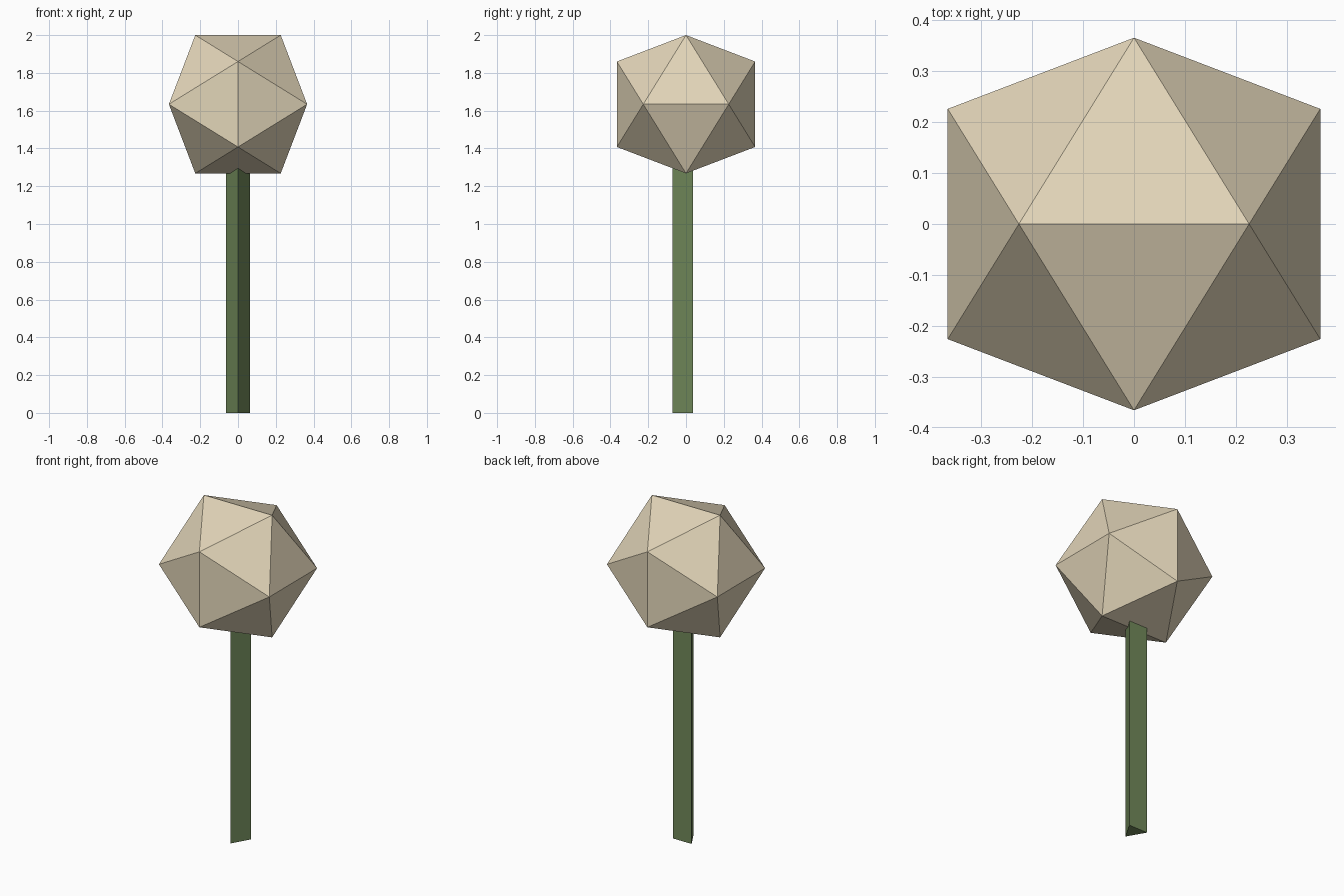
import bpy, bmesh, math
from mathutils import Vector

if "Cube" in bpy.data.objects:
    bpy.data.objects.remove(bpy.data.objects["Cube"])


def material(name, color):
    mat = bpy.data.materials.new(name)
    mat.diffuse_color = (*color, 1.0)
    mat.use_nodes = True
    mat.node_tree.nodes["Principled BSDF"].inputs["Base Color"].default_value = mat.diffuse_color
    return mat


def add_object(name, bm, mat):
    bmesh.ops.recalc_face_normals(bm, faces=bm.faces[:])
    mesh = bpy.data.meshes.new(name)
    bm.to_mesh(mesh)
    bm.free()
    mesh.materials.append(mat)
    obj = bpy.data.objects.new(name, mesh)
    bpy.context.collection.objects.link(obj)
    return obj


cream = material("cream", (0.76, 0.665, 0.482))
green = material("leaf green", (0.165, 0.25, 0.102))

# Flower head: icosahedron whose corners are three crossed golden rectangles
LONG, CENTRE_Z = 0.366, 1.634
SHORT = LONG * 2 / (1 + math.sqrt(5))
bm = bmesh.new()
for s in (-1, 1):
    for t in (-1, 1):
        for corner in ((s * SHORT, 0, t * LONG),
                       (0, s * LONG, t * SHORT),
                       (s * LONG, t * SHORT, 0)):
            bm.verts.new(Vector(corner) + Vector((0, 0, CENTRE_Z)))
bmesh.ops.convex_hull(bm, input=bm.verts[:])
add_object("flower_head", bm, cream)

# Stem: three-sided prism with one edge facing the front
RADIUS, TOP = 0.072, 1.4
bm = bmesh.new()
ring = [bm.verts.new((RADIUS * math.cos(a), RADIUS * math.sin(a), 0))
        for a in (math.radians(-90 + 120 * i) for i in range(3))]
base = bm.faces.new(ring)
top = bmesh.ops.extrude_face_region(bm, geom=[base], use_keep_orig=True)
bmesh.ops.translate(bm, vec=(0, 0, TOP),
                    verts=[g for g in top["geom"] if isinstance(g, bmesh.types.BMVert)])
add_object("stem", bm, green)
